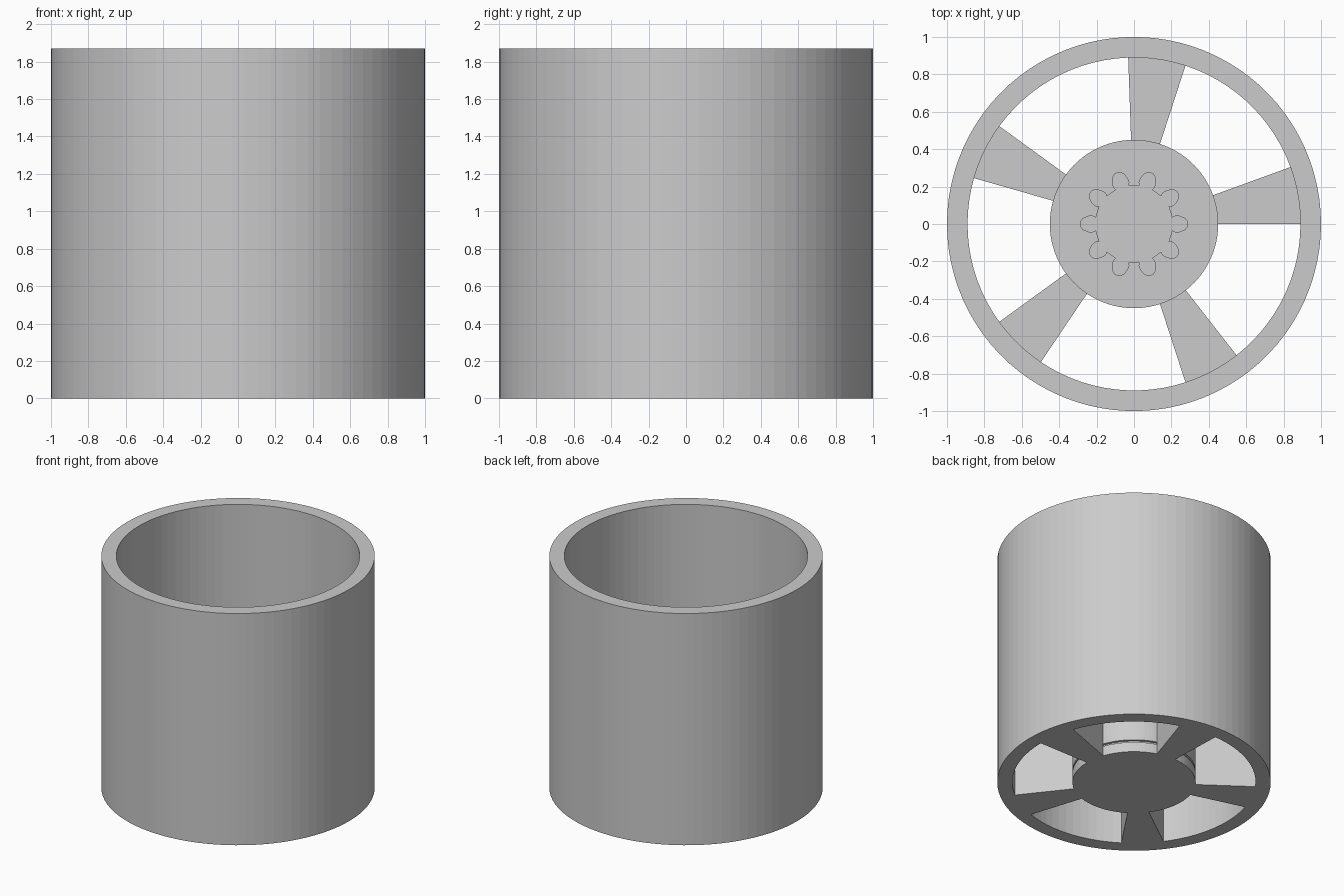
import bpy, bmesh
from math import cos, sin, radians

if "Cube" in bpy.data.objects:
    bpy.data.objects.remove(bpy.data.objects["Cube"])

grey = bpy.data.materials.new("plain grey")
grey.use_nodes = True
grey.diffuse_color = (0.6, 0.6, 0.6, 1)
grey.node_tree.nodes["Principled BSDF"].inputs["Base Color"].default_value = (0.6, 0.6, 0.6, 1)


def polar(r, deg):
    return r * cos(radians(deg)), r * sin(radians(deg))


def circle(r):
    return [polar(r, a) for a in range(0, 360, 4)]


def prism(name, loops, z0, z1):
    """Extrude an outline, with any further loops as holes, from z0 to z1."""
    bm = bmesh.new()
    edges = []
    for loop in loops:
        vs = [bm.verts.new((x, y, z0)) for x, y in loop]
        edges += [bm.edges.new((v, vs[i - 1])) for i, v in enumerate(vs)]
    bmesh.ops.triangle_fill(bm, edges=edges, use_beauty=True)
    new = bmesh.ops.extrude_face_region(bm, geom=bm.faces[:], use_keep_orig=True)
    top = [g for g in new["geom"] if isinstance(g, bmesh.types.BMVert)]
    bmesh.ops.translate(bm, verts=top, vec=(0, 0, z1 - z0))
    bmesh.ops.recalc_face_normals(bm, faces=bm.faces[:])
    mesh = bpy.data.meshes.new(name)
    bm.to_mesh(mesh)
    bm.free()
    mesh.materials.append(grey)
    obj = bpy.data.objects.new(name, mesh)
    bpy.context.collection.objects.link(obj)
    return obj


HUB, BORE, HEIGHT = 0.45, 0.89, 1.87

# Outer drum
prism("drum", [circle(1.0), circle(BORE)], 0, HEIGHT)

# Ten-lobed pinion socket outline: radius and half angle of each lobe step
lobe = [(0.207, 9.5), (0.225, 11), (0.25, 9.5), (0.275, 6), (0.287, 2.5)]
socket = []
for n in range(10):
    socket += [polar(r, 36 * n - a) for r, a in lobe]
    socket += [polar(r, 36 * n + a) for r, a in reversed(lobe)]

# Hub: closed end cap, narrow neck and socketed body
prism("hub_cap", [circle(HUB)], 0, 0.08)
prism("hub_neck", [circle(0.43), socket], 0.08, 0.1)
prism("hub_body", [circle(HUB), socket], 0.1, 0.56)

# Five wedge spokes
for n in range(5):
    angles = [72 * n + a for a in range(0, 21, 4)]
    outline = [polar(HUB, a) for a in angles] + [polar(BORE, a) for a in reversed(angles)]
    prism(f"spoke_{n + 1}", [outline], 0, 0.53)
